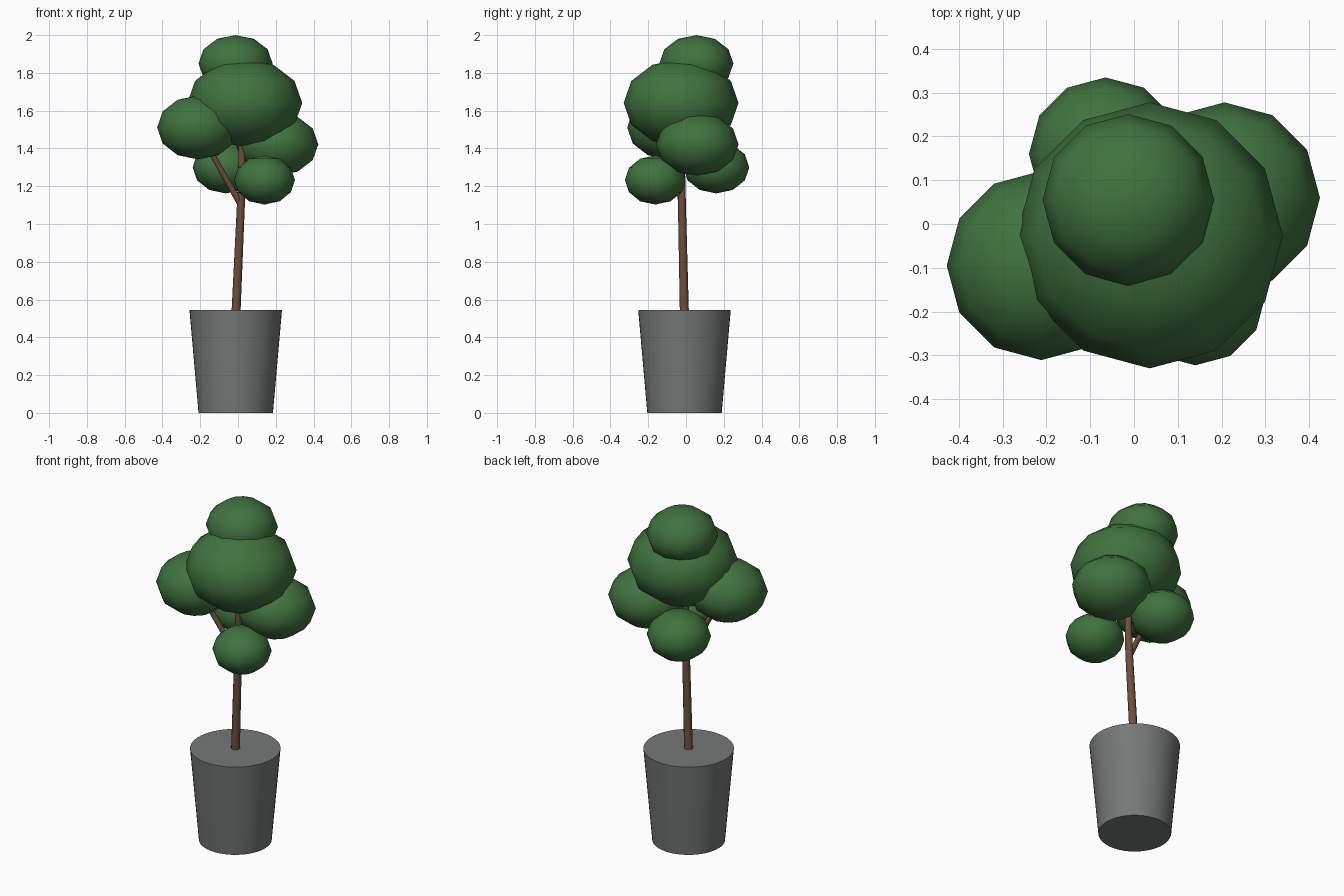
import bpy, bmesh, math
from mathutils import Vector, Matrix

if "Cube" in bpy.data.objects:
    bpy.data.objects.remove(bpy.data.objects["Cube"])


def material(name, rgb):
    m = bpy.data.materials.new(name)
    m.diffuse_color = (*rgb, 1)
    m.use_nodes = True
    m.node_tree.nodes["Principled BSDF"].inputs["Base Color"].default_value = m.diffuse_color
    return m


LEAF = material("leaf green", (0.052, 0.17, 0.05))
BARK = material("bark brown", (0.16, 0.078, 0.045))
POT = material("pot grey", (0.18, 0.19, 0.187))


def finish(name, bm, mat, angle):
    """Turn a bmesh into an object, smooth below the given edge angle."""
    bmesh.ops.recalc_face_normals(bm, faces=bm.faces[:])
    mesh = bpy.data.meshes.new(name)
    bm.to_mesh(mesh)
    bm.free()
    mesh.materials.append(mat)
    ob = bpy.data.objects.new(name, mesh)
    bpy.context.collection.objects.link(ob)
    bpy.ops.object.select_all(action='DESELECT')
    ob.select_set(True)
    bpy.context.view_layer.objects.active = ob
    bpy.ops.object.shade_smooth_by_angle(angle=math.radians(angle))
    return ob


def tube(name, stations, mat, sides):
    """Capped tube through (point, radius) stations."""
    bm = bmesh.new()
    pts = [Vector(p) for p, r in stations]
    axis = (pts[-1] - pts[0]).normalized()
    turn = Vector((0, 0, 1)).rotation_difference(axis).to_matrix()
    rings = []
    for p, (_, r) in zip(pts, stations):
        ring = []
        for i in range(sides):
            a = 2 * math.pi * i / sides
            ring.append(bm.verts.new(p + turn @ Vector((r * math.cos(a), r * math.sin(a), 0))))
        rings.append(ring)
    for lo, hi in zip(rings, rings[1:]):
        for i in range(sides):
            j = (i + 1) % sides
            bm.faces.new((lo[i], lo[j], hi[j], hi[i]))
    bm.faces.new(rings[0][::-1])
    bm.faces.new(rings[-1])
    return finish(name, bm, mat, 50)


def leaf_clump(name, centre, radius, height):
    """Flattened low-poly ball of leaves."""
    bm = bmesh.new()
    bmesh.ops.create_uvsphere(
        bm, u_segments=12, v_segments=6, radius=1,
        matrix=Matrix.Translation(centre) @ Matrix.Diagonal((radius, radius, height, 1)))
    return finish(name, bm, LEAF, 60)


# tapered planter
tube("pot", [((-0.012, -0.008, 0), 0.197), ((-0.012, -0.008, 0.546), 0.245)], POT, 48)

# trunk and side branch
tube("trunk", [((-0.012, -0.008, 0.5), 0.024), ((0.016, -0.022, 1.12), 0.021),
               ((0.026, -0.028, 1.62), 0.016)], BARK, 12)
tube("side_branch", [((0.016, -0.022, 1.10), 0.017), ((-0.2, -0.09, 1.48), 0.013)], BARK, 10)

# leaf clumps: name, centre, horizontal radius, half height
CLUMPS = [
    ("main_leaves", (0.036, -0.026, 1.641), 0.304, 0.233),
    ("top_leaves", (-0.013, 0.055, 1.85), 0.196, 0.15),
    ("left_leaves", (-0.212, -0.095, 1.511), 0.216, 0.169),
    ("right_leaves", (0.207, 0.06, 1.422), 0.218, 0.167),
    ("front_low_leaves", (0.14, -0.162, 1.233), 0.161, 0.130),
    ("back_low_leaves", (-0.065, 0.16, 1.30), 0.175, 0.138),
]
for clump in CLUMPS:
    leaf_clump(*clump)
